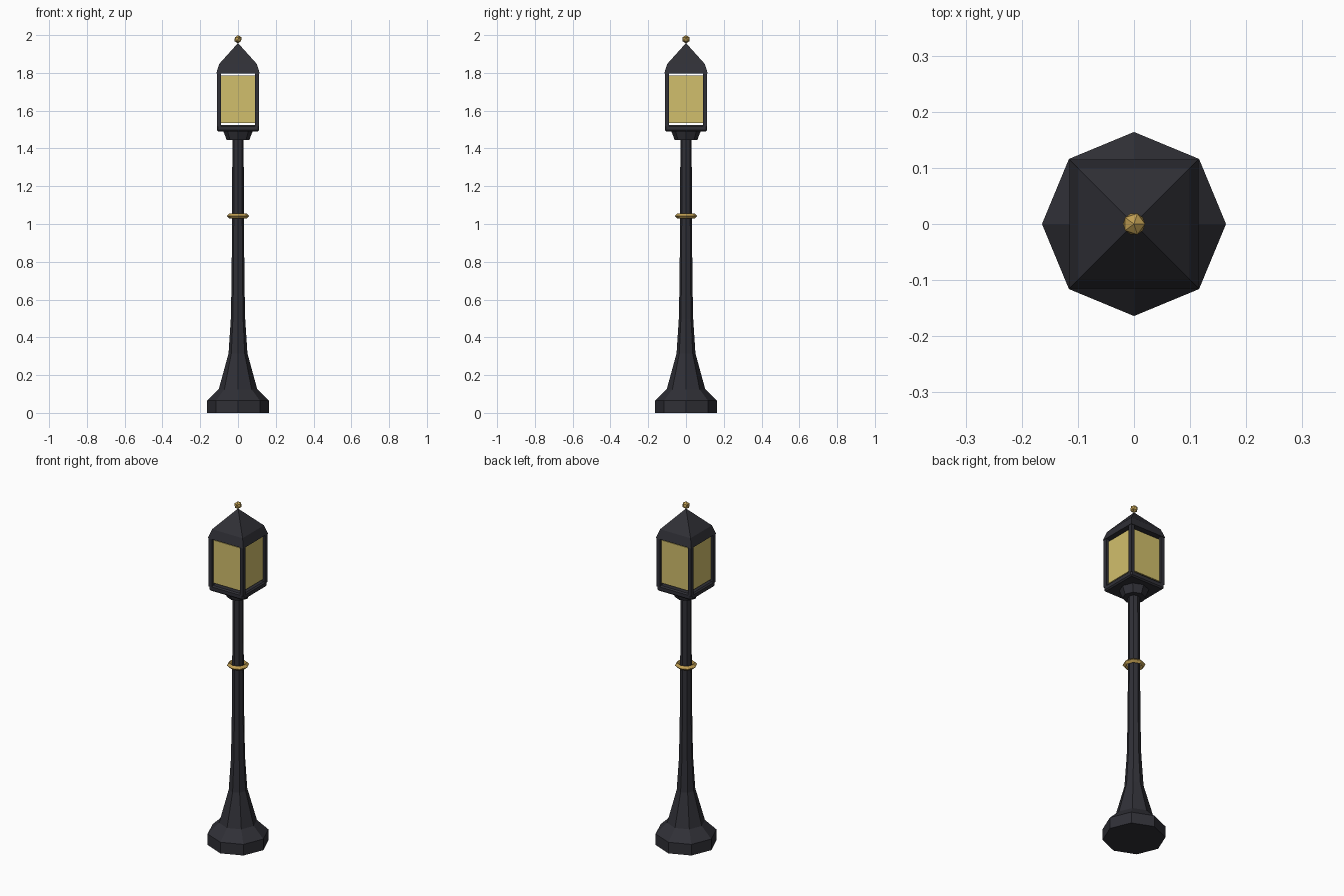
import bpy, bmesh, math

if "Cube" in bpy.data.objects:
    bpy.data.objects.remove(bpy.data.objects["Cube"])


def material(name, colour):
    m = bpy.data.materials.new(name)
    m.diffuse_color = colour
    m.use_nodes = True
    m.node_tree.nodes["Principled BSDF"].inputs["Base Color"].default_value = m.diffuse_color
    return m


IRON = material("dark iron", (0.029, 0.029, 0.037, 1))
BRASS = material("brass", (0.52, 0.34, 0.085, 1))
GLASS = material("warm glass", (0.64, 0.52, 0.15, 0.82))


def finish(name, bm, mat):
    bmesh.ops.recalc_face_normals(bm, faces=bm.faces)
    me = bpy.data.meshes.new(name)
    bm.to_mesh(me)
    bm.free()
    me.materials.append(mat)
    ob = bpy.data.objects.new(name, me)
    bpy.context.collection.objects.link(ob)
    return ob


def lathe(name, profile, sides, mat, turn=0.0):
    """Stack polygon rings of (radius, height) and cap both ends."""
    bm = bmesh.new()
    rings = []
    for r, z in profile:
        if r == 0:
            rings.append([bm.verts.new((0, 0, z))])
            continue
        angles = [turn + 2 * math.pi * i / sides for i in range(sides)]
        rings.append([bm.verts.new((r * math.cos(a), r * math.sin(a), z)) for a in angles])
    for lo, hi in zip(rings, rings[1:]):
        for i in range(sides):
            j = (i + 1) % sides
            if len(hi) == 1:
                bm.faces.new((lo[i], lo[j], hi[0]))
            else:
                bm.faces.new((lo[i], lo[j], hi[j], hi[i]))
    for ring in (rings[0], rings[-1]):
        if len(ring) > 1:
            bm.faces.new(ring)
    return finish(name, bm, mat)


def box(name, x, y, z0, z1, hx, hy, mat):
    bm = bmesh.new()
    bmesh.ops.create_cube(bm, size=1)
    for v in bm.verts:
        v.co = (x + v.co.x * 2 * hx, y + v.co.y * 2 * hy,
                (z0 + z1) / 2 + v.co.z * (z1 - z0))
    return finish(name, bm, mat)


# Flared octagonal base and tapering shaft
lathe("post", [(0.164, 0), (0.164, 0.065), (0.102, 0.125), (0.05, 0.315),
               (0.038, 0.5), (0.034, 0.7), (0.031, 1.1), (0.03, 1.46)], 8, IRON)

# Brass ring around the shaft
bpy.ops.mesh.primitive_torus_add(location=(0, 0, 1.043), major_radius=0.047,
                                 minor_radius=0.013, major_segments=8, minor_segments=4)
ring = bpy.context.object
ring.name = "brass_ring"
ring.data.materials.append(BRASS)

# Collar under the lantern
lathe("lantern_collar", [(0.06, 1.445), (0.078, 1.492)], 8, IRON)

# Lantern floor with softened edges
floor = box("lantern_floor", 0, 0, 1.49, 1.524, 0.112, 0.112, IRON)
bevel = floor.modifiers.new("bevel", "BEVEL")
bevel.width = 0.007
bevel.segments = 1

# Corner posts
for sx in (-1, 1):
    for sy in (-1, 1):
        box("corner_post", sx * 0.101, sy * 0.101, 1.515, 1.805, 0.011, 0.011, IRON)

# Glass, leaving a narrow gap above and below
box("glass", 0, 0, 1.535, 1.786, 0.098, 0.098, GLASS)

# Square two-pitch roof
S = math.sqrt(2)
lathe("roof", [(0.115 * S, 1.798), (0.099 * S, 1.848), (0, 1.958)], 4, IRON, math.pi / 4)

# Brass finial
bm = bmesh.new()
bmesh.ops.create_icosphere(bm, subdivisions=1, radius=0.022)
bmesh.ops.translate(bm, verts=bm.verts, vec=(0, 0, 1.978))
finish("finial", bm, BRASS)
